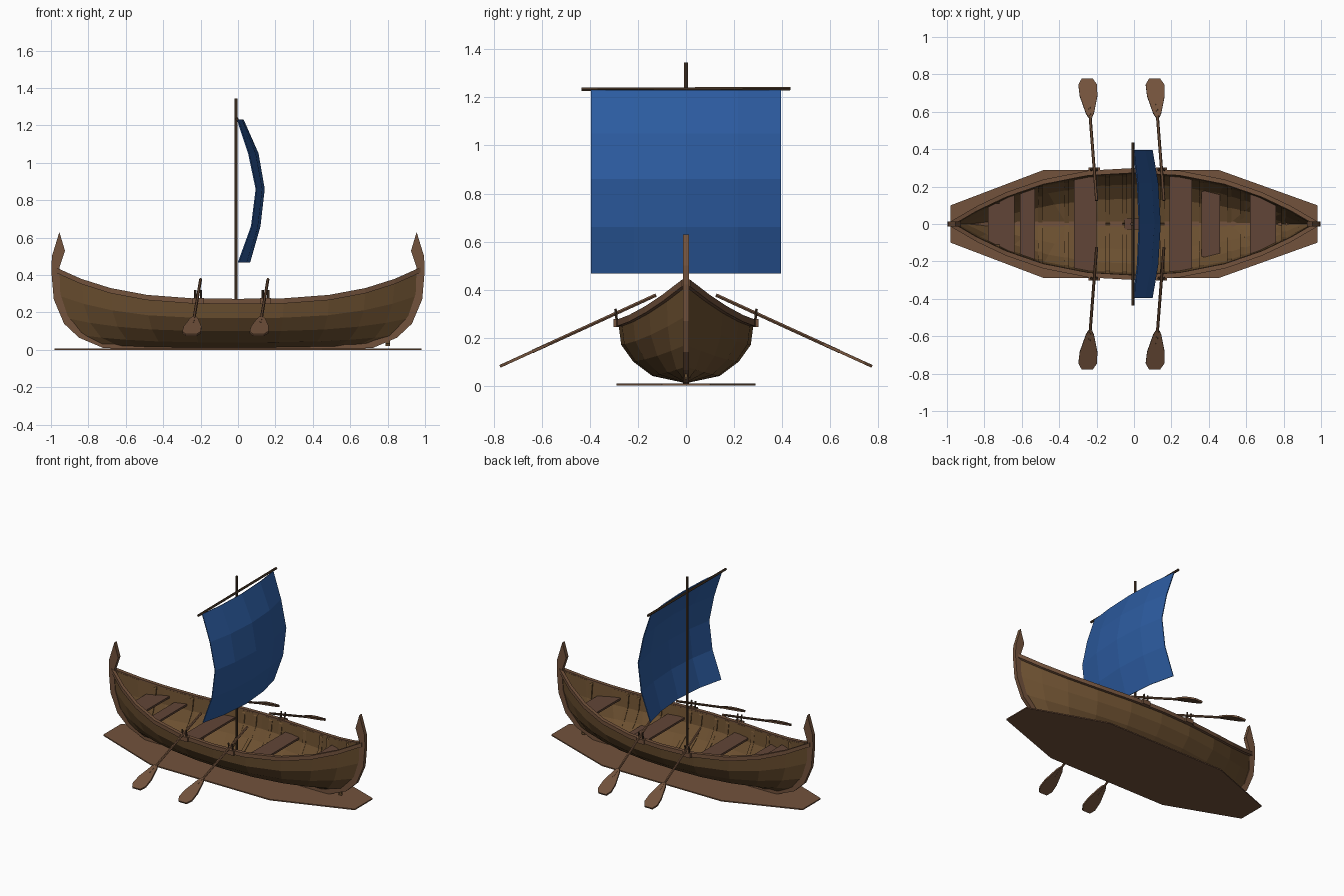
import bpy
from mathutils import Vector

if "Cube" in bpy.data.objects:
    bpy.data.objects.remove(bpy.data.objects["Cube"])


def material(name, r, g, b):
    m = bpy.data.materials.new(name)
    m.diffuse_color = (r, g, b, 1)
    m.use_nodes = True
    m.node_tree.nodes["Principled BSDF"].inputs["Base Color"].default_value = m.diffuse_color
    return m


HULL = material("hull_wood", 0.15, 0.08, 0.03)
TRIM = material("trim_wood", 0.17, 0.085, 0.045)
SEAT = material("seat_wood", 0.12, 0.06, 0.038)
DARK = material("spar_wood", 0.07, 0.04, 0.022)
BLUE = material("sail_cloth", 0.025, 0.105, 0.35)


def make(name, verts, faces, mat, mirror=False, thick=0):
    me = bpy.data.meshes.new(name)
    me.from_pydata([tuple(v) for v in verts], [], faces)
    ob = bpy.data.objects.new(name, me)
    bpy.context.collection.objects.link(ob)
    me.materials.append(mat)
    if thick:
        s = ob.modifiers.new("thickness", 'SOLIDIFY')
        s.thickness, s.offset = thick, -1
    if mirror:
        ob.modifiers.new("mirror", 'MIRROR').use_axis = (False, True, False)
    return ob


def prism(name, pts, vec, mat, mirror=False):
    """Outline pts extruded along vec."""
    n = len(pts)
    a = [Vector(p) for p in pts]
    normal = sum(((a[i] - a[0]).cross(a[(i + 1) % n] - a[0]) for i in range(n)), Vector())
    if normal.dot(Vector(vec)) < 0:
        a.reverse()
    verts = a + [p + Vector(vec) for p in a]
    faces = [list(range(n))[::-1], list(range(n, 2 * n))]
    faces += [[i, (i + 1) % n, (i + 1) % n + n, i + n] for i in range(n)]
    return make(name, verts, faces, mat, mirror)


def box(name, lo, hi, mat, mirror=False):
    pts = [(lo[0], lo[1], lo[2]), (hi[0], lo[1], lo[2]), (hi[0], hi[1], lo[2]), (lo[0], hi[1], lo[2])]
    return prism(name, pts, (0, 0, hi[2] - lo[2]), mat, mirror)


def sweep(name, path, du, dv, mat, mirror=False):
    """Four-sided bar along a path; du and dv are half-size vectors."""
    verts, faces = [], []
    for p in path:
        p = Vector(p)
        verts += [p + Vector(du) * a + Vector(dv) * b for a, b in ((-1, -1), (1, -1), (1, 1), (-1, 1))]
    for i in range(len(path) - 1):
        faces += [[4 * i + k, 4 * i + (k + 1) % 4, 4 * i + 4 + (k + 1) % 4, 4 * i + 4 + k] for k in range(4)]
    e = len(verts)
    faces += [[3, 2, 1, 0], [e - 4, e - 3, e - 2, e - 1]]
    return make(name, verts, faces, mat, mirror)


def rod(name, a, b, r, mat, mirror=False, sides=6):
    a, b = Vector(a), Vector(b)
    q = (b - a).to_track_quat('Z', 'Y')
    from math import cos, sin, tau
    ring = [a + q @ Vector((r * cos(tau * i / sides), r * sin(tau * i / sides), 0)) for i in range(sides)]
    return prism(name, ring, b - a, mat, mirror)


# Hull lines: end x, end z, middle z, middle half-breadth for each plank edge
ROWS = [(0.72, 0.015, 0.01, 0), (0.85, 0.08, 0.04, 0.14), (0.92, 0.17, 0.10, 0.22),
        (0.96, 0.29, 0.17, 0.27), (0.975, 0.43, 0.262, 0.282)]
STATIONS = [-1, -0.86, -0.7, -0.5, -0.25, 0, 0.25, 0.5, 0.7, 0.86, 1]


def hull_point(s, row):
    ex, ez, mz, my = row
    return Vector((s * ex, my * (1 - abs(s) ** 2.2), mz + (ez - mz) * abs(s) ** 3))


def section(x):
    return [hull_point(max(-1, min(1, x / r[0])), r) for r in ROWS]


def breadth(x, z):
    """Half-breadth of the hull at a given x and height."""
    sec = section(x)
    for p, q in zip(sec, sec[1:]):
        if p.z <= z <= q.z:
            return p.y + (q.y - p.y) * (z - p.z) / (q.z - p.z)
    return sec[-1].y


# Hull shell
n = len(STATIONS)
verts = [hull_point(s, r) for r in ROWS for s in STATIONS]
faces = [[j * n + i, j * n + n + i, j * n + n + i + 1, j * n + i + 1]
         for j in range(4) for i in range(n - 1)]
make("hull", verts, faces, HULL, mirror=True, thick=0.01)

# Gunwale rails and the rubbing strips below them
sheer = [hull_point(s, ROWS[4]) + Vector((0, 0.004, -0.003)) for s in STATIONS]
sweep("gunwale", sheer, (0, 0.013, 0), (0, 0, 0.014), TRIM, mirror=True)

# Keel with raised stem and stern posts
half = [(0.6, 0.006), (0.72, 0.01), (0.85, 0.065), (0.93, 0.14), (0.985, 0.27), (0.998, 0.42),
        (0.995, 0.5), (0.955, 0.63), (0.925, 0.53), (0.955, 0.44), (0.95, 0.3), (0.91, 0.18),
        (0.83, 0.095), (0.69, 0.035)]
outer, inner = half[:8], half[8:]
for side, label in ((1, "bow"), (-1, "stern")):
    path = [(0, 0.002)] + outer + inner + [(0, 0.022)]
    prism(label + "_keel_post", [(side * x, -0.013, z) for x, z in path], (0, 0.026, 0), TRIM)

# Ribs
for i, x in enumerate((-0.73, -0.5, -0.36, -0.14, -0.05, 0.07, 0.15, 0.36, 0.51, 0.58, 0.8)):
    path = [Vector((x, max(0, p.y - 0.014), p.z + 0.012)) for p in section(x)]
    path[-1].z -= 0.02
    sweep(f"rib_{i + 1}", path, (0.012, 0, 0), (0, 0.005, 0.006), HULL, mirror=True)

# Seats cut to the hull width
for i, (x0, x1, z) in enumerate(((-0.78, -0.64, 0.26), (-0.61, -0.53, 0.22), (-0.32, -0.20, 0.19),
                                 (0.19, 0.31, 0.19), (0.36, 0.46, 0.10), (0.62, 0.76, 0.25))):
    y0, y1 = breadth(x0, z) - 0.006, breadth(x1, z) - 0.006
    prism(f"seat_{i + 1}", [(x0, -y0, z), (x1, -y1, z), (x1, y1, z), (x0, y0, z)], (0, 0, 0.014), SEAT)

# Flat base plate under the keel
prism("base_plate", [(-0.98, -0.1, 0), (-0.48, -0.29, 0), (0.45, -0.29, 0), (0.98, -0.1, 0),
                     (0.98, 0.1, 0), (0.45, 0.29, 0), (-0.48, 0.29, 0), (-0.98, 0.1, 0)],
      (0, 0, 0.008), TRIM)

# Mast, mast step and yard
rod("mast", (-0.011, 0, 0.015), (-0.011, 0, 1.345), 0.009, DARK)
box("mast_step", (-0.05, -0.03, 0.02), (0.03, 0.03, 0.04), SEAT)
rod("yard", (-0.006, -0.435, 1.234), (-0.006, 0.435, 1.237), 0.008, DARK)

# Billowing sail: edge x, centre x, height
profile = [(0.0, 0.03, 1.232), (0.06, 0.11, 1.05), (0.10, 0.143, 0.86), (0.075, 0.12, 0.66), (0.005, 0.065, 0.467)]
cols = [-1, -0.55, 0, 0.55, 1]
verts = [(e + (c - e) * (1 - t * t), t * 0.395, z) for e, c, z in profile for t in cols]
faces = [[j * 5 + i, j * 5 + 5 + i, j * 5 + 6 + i, j * 5 + 1 + i] for j in range(4) for i in range(4)]
make("sail", verts, faces, BLUE, thick=0.006)

# Oars with oarlocks, mirrored to both sides
BLADE = [(0.0, 0.03), (0.035, 0.05), (0.10, 0.047), (0.20, 0.022), (0.225, 0.01)]
for label, x in (("stern", -0.20), ("bow", 0.16)):
    grip, tip = Vector((x, 0.125, 0.377)), Vector((x - 0.05, 0.775, 0.08))
    d = (grip - tip).normalized()
    rod(label + "_oar_shaft", grip, tip + d * 0.15, 0.008, TRIM, True)
    outline = [(tip + d * a + Vector((w, 0, 0))) for a, w in BLADE]
    outline += [(tip + d * a - Vector((w, 0, 0))) for a, w in reversed(BLADE)]
    up = d.cross(Vector((1, 0, 0))).normalized() * 0.012
    prism(label + "_oar_blade", [p - up / 2 for p in outline], up, TRIM, True)
    lx = x - 0.013
    box(label + "_oarlock_pad", (lx - 0.03, 0.277, 0.245), (lx + 0.03, 0.303, 0.277), TRIM, True)
    for k, off in (("a", -0.015), ("b", 0.015)):
        rod(f"{label}_oarlock_pin_{k}", (lx + off, 0.286, 0.25), (lx + off, 0.294, 0.32), 0.006, DARK, True)
